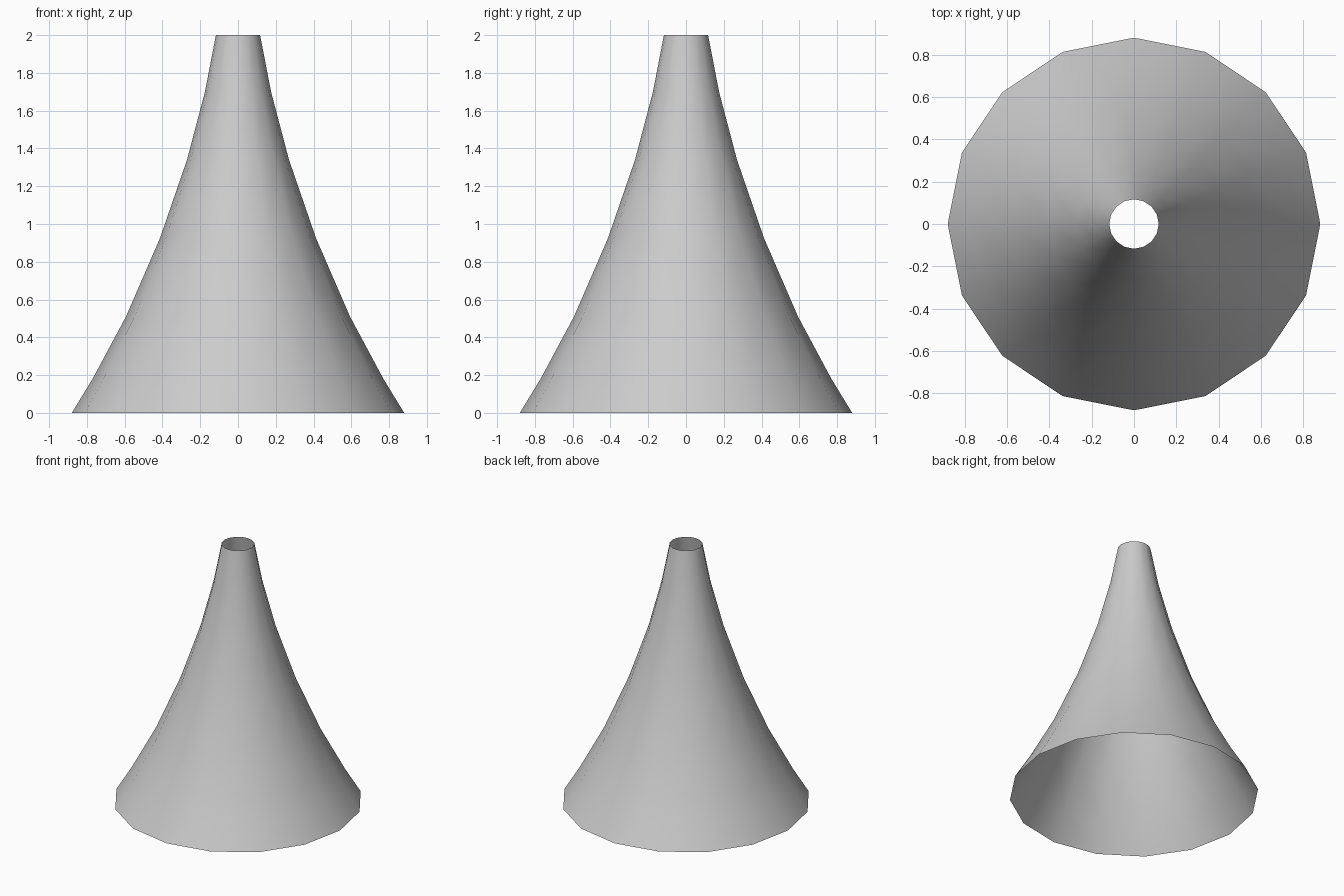
import bpy, bmesh
from math import cos, sin, pi

if "Cube" in bpy.data.objects:
    bpy.data.objects.remove(bpy.data.objects["Cube"])

SIDES = 16
# Flared profile: (radius, height) from the wide base to the narrow mouth
PROFILE = [(0.88, 0.0), (0.77, 0.18), (0.593, 0.51), (0.413, 0.925),
           (0.27, 1.34), (0.175, 1.70), (0.117, 2.0)]

# Open, thin-walled funnel
bm = bmesh.new()
rings = [[bm.verts.new((r * cos(2 * pi * i / SIDES), r * sin(2 * pi * i / SIDES), z))
          for i in range(SIDES)] for r, z in PROFILE]
for low, high in zip(rings, rings[1:]):
    for i in range(SIDES):
        j = (i + 1) % SIDES
        bm.faces.new((low[i], low[j], high[j], high[i])).smooth = True

mesh = bpy.data.meshes.new("flared_funnel")
bm.to_mesh(mesh)
bm.free()
funnel = bpy.data.objects.new("flared_funnel", mesh)
bpy.context.collection.objects.link(funnel)
